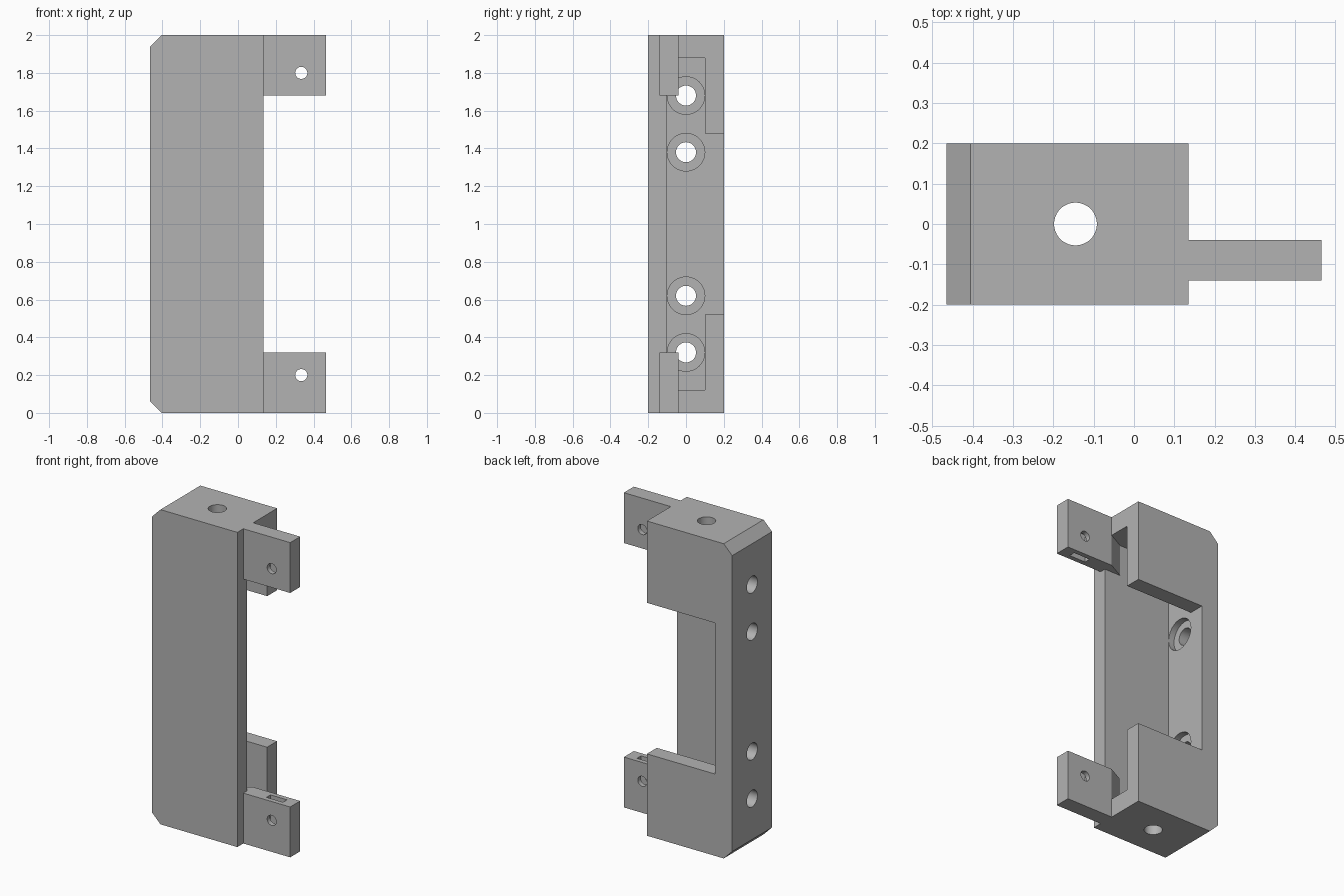
import bpy
import bmesh
import math
from mathutils import Matrix, Vector

default = bpy.data.objects.get("Cube")
if default:
    bpy.data.objects.remove(default, do_unlink=True)

# Single plain grey material
GREY = (0.45, 0.45, 0.45, 1.0)
grey = bpy.data.materials.new("plain_grey")
grey.use_nodes = True
grey.diffuse_color = GREY
grey.node_tree.nodes["Principled BSDF"].inputs["Base Color"].default_value = GREY

# Key dimensions
LEFT, RIGHT, TAB_END = -0.465, 0.135, 0.465
HEIGHT, HALF, WALL, FLOOR = 2.0, 0.2, 0.1, 0.12
INNER = LEFT + FLOOR
CHAMFER = 0.06
TAB_H = 0.32
TAB_FRONT, TAB_BACK = -0.14, -0.04


def add_object(name, bm):
    bmesh.ops.recalc_face_normals(bm, faces=bm.faces)
    mesh = bpy.data.meshes.new(name)
    bm.to_mesh(mesh)
    bm.free()
    mesh.materials.append(grey)
    obj = bpy.data.objects.new(name, mesh)
    bpy.context.collection.objects.link(obj)
    return obj


def prism(name, points, direction):
    """Extrude a closed outline along a vector."""
    bm = bmesh.new()
    face = bm.faces.new([bm.verts.new(p) for p in points])
    side = bmesh.ops.extrude_face_region(bm, geom=[face])["geom"]
    verts = [v for v in side if isinstance(v, bmesh.types.BMVert)]
    bmesh.ops.translate(bm, vec=Vector(direction), verts=verts)
    return add_object(name, bm)


def box(name, x0, x1, y0, y1, z0, z1):
    outline = [(x0, y0, z0), (x1, y0, z0), (x1, y1, z0), (x0, y1, z0)]
    return prism(name, outline, (0, 0, z1 - z0))


def cylinder(name, centre, radius, length, axis):
    bm = bmesh.new()
    turn = Vector((0, 0, 1)).rotation_difference(Vector(axis)).to_matrix().to_4x4()
    bmesh.ops.create_cone(bm, cap_ends=True, segments=48, radius1=radius, radius2=radius,
                          depth=length, matrix=Matrix.Translation(centre) @ turn)
    return add_object(name, bm)


def carve(obj, cutters):
    """Subtract each cutter, then discard it."""
    bpy.context.view_layer.objects.active = obj
    for cutter in cutters:
        cutter.hide_render = True
        mod = obj.modifiers.new("cut", "BOOLEAN")
        mod.operation = "DIFFERENCE"
        mod.solver = "EXACT"
        mod.object = cutter
        bpy.ops.object.modifier_apply(modifier=mod.name)
        bpy.data.objects.remove(cutter, do_unlink=True)


def smooth(obj):
    bpy.ops.object.select_all(action="DESELECT")
    obj.select_set(True)
    bpy.context.view_layer.objects.active = obj
    bpy.ops.object.shade_smooth_by_angle(angle=math.radians(25))


# Housing with chamfered outer corners
outline = [(RIGHT, -HALF, 0), (RIGHT, -HALF, HEIGHT),
           (LEFT + CHAMFER, -HALF, HEIGHT), (LEFT, -HALF, HEIGHT - CHAMFER),
           (LEFT, -HALF, CHAMFER), (LEFT + CHAMFER, -HALF, 0)]
housing = prism("housing", outline, (0, 2 * HALF, 0))

# Open cavity, back window and end holes
cutters = [
    box("cavity_cutter", INNER, 0.3, -WALL, WALL, FLOOR, HEIGHT - FLOOR),
    box("window_cutter", INNER, 0.3, 0, 0.3, 0.52, HEIGHT - 0.52),
    cylinder("end_hole_cutter", (-0.145, 0, HEIGHT / 2), 0.053, 2.2, (0, 0, 1)),
]
# Counterbored screw holes in the side wall
for offset in (0.38, 0.68):
    for sign in (-1, 1):
        z = HEIGHT / 2 + sign * offset
        cutters.append(cylinder("screw_hole_cutter", (INNER - 0.05, 0, z), 0.053, 0.3, (1, 0, 0)))
        cutters.append(cylinder("counterbore_cutter", (INNER, 0, z), 0.0995, 0.08, (1, 0, 0)))
carve(housing, cutters)
smooth(housing)

# Mounting tabs with a bolt hole, a nut slot and an inner gusset
for name, low in (("lower", 0), ("upper", HEIGHT - TAB_H)):
    is_lower = low == 0
    bolt_z = 0.2 if is_lower else HEIGHT - 0.2
    slot = (0.14, 0.4) if is_lower else (HEIGHT - 0.4, HEIGHT - 0.14)
    tab = box(name + "_mounting_tab", RIGHT, TAB_END, TAB_FRONT, TAB_BACK, low, low + TAB_H)
    carve(tab, [
        cylinder("bolt_hole_cutter", (0.335, -0.09, bolt_z), 0.032, 0.3, (0, 1, 0)),
        box("nut_slot_cutter", 0.277, 0.393, -0.11, -0.07, *slot),
    ])
    smooth(tab)
    base = FLOOR if is_lower else low
    prism(name + "_gusset",
          [(RIGHT, -WALL, base), (RIGHT, TAB_BACK, base), (0.02, -WALL, base)],
          (0, 0, TAB_H - FLOOR))
